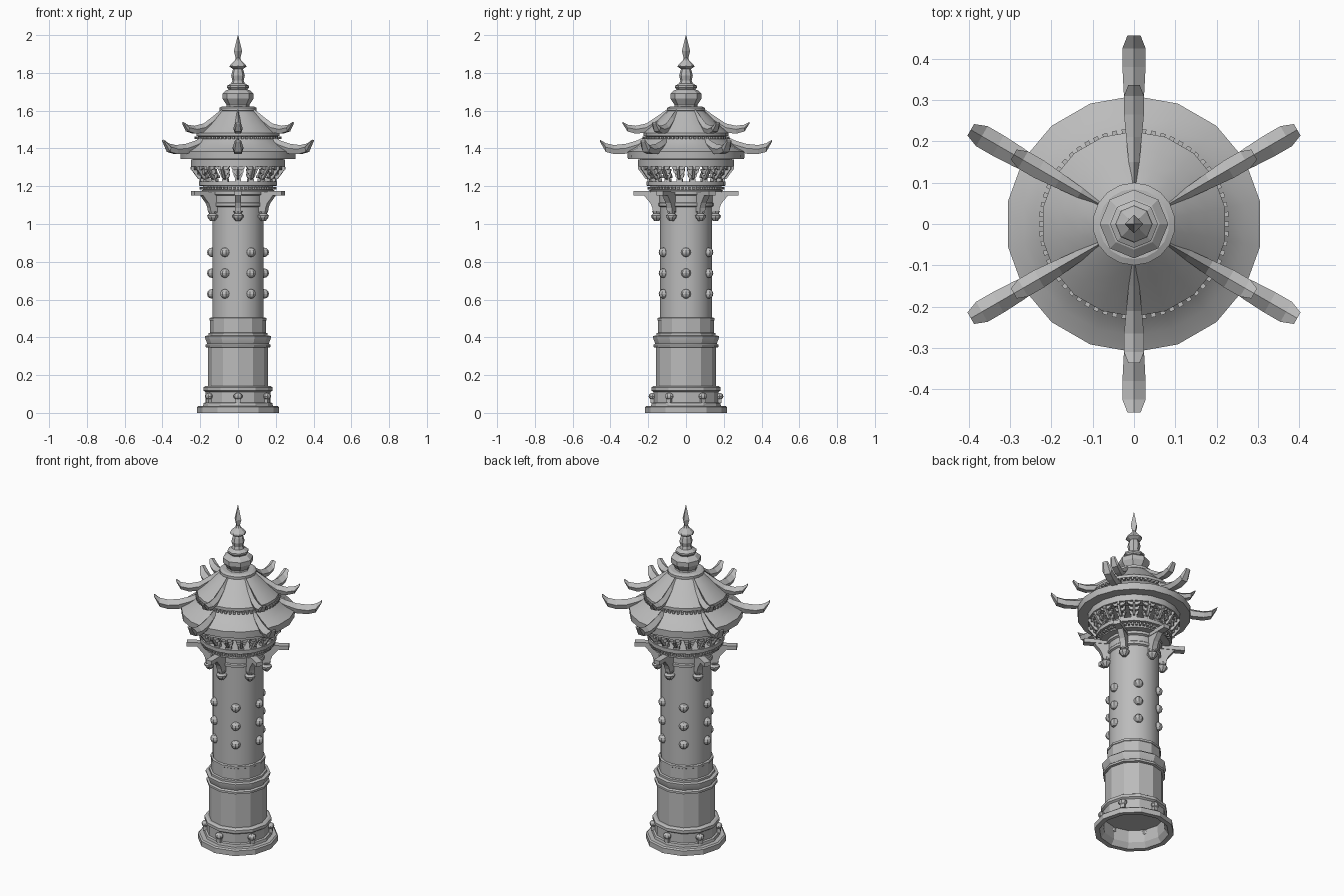
import bpy, bmesh, math
from mathutils import Matrix, Vector

if "Cube" in bpy.data.objects:
    bpy.data.objects.remove(bpy.data.objects["Cube"])

stone = bpy.data.materials.new("grey_stone")
stone.use_nodes = True
GREY = (0.5, 0.5, 0.5, 1)
stone.diffuse_color = GREY
stone.node_tree.nodes["Principled BSDF"].inputs["Base Color"].default_value = GREY

SIX = [math.radians(30 + 60 * k) for k in range(6)]
BETWEEN = [math.radians(60 * k) for k in range(6)]


def finish(name, bm, smooth=True):
    bmesh.ops.recalc_face_normals(bm, faces=bm.faces)
    mesh = bpy.data.meshes.new(name)
    bm.to_mesh(mesh)
    bm.free()
    mesh.materials.append(stone)
    obj = bpy.data.objects.new(name, mesh)
    bpy.context.collection.objects.link(obj)
    if smooth:
        bpy.ops.object.select_all(action="DESELECT")
        obj.select_set(True)
        bpy.context.view_layer.objects.active = obj
        bpy.ops.object.shade_smooth_by_angle(angle=math.radians(25))
    return obj


def loft(bm, rings):
    """Skin a list of closed rings of points and cap both ends."""
    loops = [[bm.verts.new(p) for p in ring] for ring in rings]
    n = len(loops[0])
    for a, b in zip(loops, loops[1:]):
        for i in range(n):
            j = (i + 1) % n
            bm.faces.new((a[i], a[j], b[j], b[i]))
    bm.faces.new(loops[0])
    bm.faces.new(loops[-1])


def lathe(name, profile, sides, smooth=True):
    """Turn (radius, height) points, with one corner facing the back."""
    bm = bmesh.new()
    turn = [math.pi / 2 + math.tau * i / sides for i in range(sides)]
    loft(bm, [[(r * math.cos(a), r * math.sin(a), z) for a in turn] for r, z in profile])
    return finish(name, bm, smooth)


def around(name, angles, build, smooth=False):
    """Build a part pointing along +x, repeated at each angle."""
    bm = bmesh.new()
    for a in angles:
        part = bmesh.new()
        build(part)
        part.transform(Matrix.Rotation(a, 4, "Z"))
        temp = bpy.data.meshes.new("temp")
        part.to_mesh(temp)
        part.free()
        bm.from_mesh(temp)
        bpy.data.meshes.remove(temp)
    return finish(name, bm, smooth)


def box(bm, centre, size):
    m = Matrix.Translation(centre) @ Matrix.Diagonal((*size, 1))
    bmesh.ops.create_cube(bm, size=1, matrix=m)


def ball(bm, centre, size, u=8, v=6):
    m = Matrix.Translation(centre) @ Matrix.Diagonal((*size, 1))
    bmesh.ops.create_uvsphere(bm, u_segments=u, v_segments=v, radius=1, matrix=m)


def slab(bm, outline, width):
    """Extrude an outline in the radial plane sideways."""
    loft(bm, [[(r, y, z) for r, z in outline] for y in (-width / 2, width / 2)])


def evenly(n, offset=0):
    return [offset + math.tau * k / n for k in range(n)]


# Base, open underneath
lathe("plinth", [(.14, .1), (.165, .1), (.17, .03), (.19, 0), (.218, 0), (.218, .03),
                 (.21, .037), (.185, .037), (.182, .052), (.172, .056), (.172, .11),
                 (.183, .118), (.183, .135), (.172, .142), (.15, .142)], 12)
lathe("pedestal", [(.159, .14), (.159, .345), (.172, .348), (.172, .36), (.163, .367),
                   (.176, .4), (.176, .407), (.157, .41), (.157, .422), (.147, .425),
                   (.147, .488), (.15, .49), (.15, .502), (.138, .506)], 12)


def base_boss(bm):
    ball(bm, (.178, 0, .088), (.02, .025, .018))
    box(bm, (.178, 0, .064), (.02, .026, .025))


around("base_bosses", SIX, base_boss, True)

# Shaft with three rows of bosses
lathe("column", [(.138, .5), (.138, 1.09), (.148, 1.095), (.148, 1.11), (.143, 1.115),
                 (.143, 1.15), (.155, 1.155), (.155, 1.175)], 18)


def column_bosses(bm):
    for z in (.63, .74, .85):
        ball(bm, (.138, 0, z), (.026, .026, .025))


around("column_bosses", BETWEEN, column_bosses, True)


# Brackets, hanging pendants and beam ends
def bracket(bm):
    slab(bm, [(.13, 1.155), (.225, 1.155), (.205, 1.13), (.188, 1.11), (.178, 1.085),
              (.174, 1.06), (.135, 1.06), (.135, 1.1)], .032)
    box(bm, (.2, 0, 1.163), (.155, .038, .024))
    rings = [(.012, 1.015), (.028, 1.035), (.03, 1.045), (.018, 1.055), (.024, 1.068)]
    loft(bm, [[(.155 + r * math.cos(a), r * math.sin(a), z) for a in evenly(8)]
              for r, z in rings])


around("beam_brackets", SIX, bracket)

# Balcony ring and its studs
lathe("balcony_ring", [(.14, 1.17), (.195, 1.17), (.195, 1.178), (.188, 1.18), (.188, 1.2),
                       (.21, 1.203), (.21, 1.225), (.13, 1.225)], 18)
around("balcony_studs", evenly(60), lambda bm: box(bm, (.192, 0, 1.19), (.022, .011, .013)))


# Stepped bracket sets under the eaves
def bracket_set(bm):
    box(bm, (.19, 0, 1.232), (.026, .03, .018))
    for i in range(3):
        r, z, w = .195 + .019 * i, 1.25 + .022 * i, .022 + .006 * i
        box(bm, (r - .01, 0, z), (.06, .012, .013))
        # Boat-shaped cross arm with an end block each side
        arm = [(-w, z + .01), (w, z + .01), (w, z), (w * .5, z - .009),
               (-w * .5, z - .009), (-w, z)]
        loft(bm, [[(r + dx, y, h) for y, h in arm] for dx in (-.006, .006)])
        for side in (-1, 1):
            box(bm, (r, side * (w - .004), z + .013), (.014, .012, .01))
    slab(bm, [(.2, 1.235), (.215, 1.24), (.252, 1.29), (.25, 1.308), (.235, 1.308)], .013)


around("eave_bracket_sets", evenly(18, math.radians(10)), bracket_set)

# Lower roof
lathe("eave_ring", [(.18, 1.315), (.2, 1.305), (.253, 1.305), (.253, 1.342), (.2, 1.347)], 18)
lathe("lower_roof", [(.18, 1.343), (.308, 1.343), (.31, 1.383), (.27, 1.405), (.235, 1.432),
                     (.212, 1.455), (.1, 1.455)], 18)
around("roof_dentils", evenly(60), lambda bm: box(bm, (.217, 0, 1.457), (.026, .012, .014)))

# Upper roof
lathe("upper_roof", [(.15, 1.45), (.212, 1.45), (.212, 1.464), (.224, 1.466), (.224, 1.483),
                     (.18, 1.522), (.135, 1.565), (.095, 1.602), (.05, 1.602)], 18)


# Upswept ridges, lofted from (radius, bottom, top, half width)
def ridge(sections):
    def build(bm):
        loft(bm, [[(r, -w * .65, lo), (r, w * .65, lo), (r, w, lo * .45 + hi * .55),
                   (r, 0, hi), (r, -w, lo * .45 + hi * .55)] for r, lo, hi, w in sections])
    return build


around("lower_ridges", SIX, ridge([(.19, 1.42, 1.475, .01), (.26, 1.39, 1.442, .018),
                                   (.32, 1.372, 1.424, .025), (.38, 1.37, 1.418, .028),
                                   (.425, 1.382, 1.427, .028), (.456, 1.437, 1.447, .016)]))
around("upper_ridges", SIX, ridge([(.08, 1.57, 1.622, .008), (.15, 1.52, 1.572, .013),
                                   (.21, 1.484, 1.532, .019), (.265, 1.478, 1.52, .024),
                                   (.31, 1.49, 1.526, .024), (.336, 1.532, 1.541, .014)]))

# Finial
lathe("finial_collar", [(.08, 1.59), (.1, 1.6), (.1, 1.615), (.085, 1.622), (.05, 1.622)], 18)
lathe("finial", [(.065, 1.61), (.06, 1.63), (.083, 1.665), (.083, 1.69), (.062, 1.708),
                 (.05, 1.712), (.058, 1.722), (.058, 1.732), (.035, 1.745), (.03, 1.76),
                 (.036, 1.785), (.03, 1.81), (.025, 1.82), (.045, 1.833), (.042, 1.842),
                 (.018, 1.865), (.01, 1.88)], 8, False)
lathe("finial_spear", [(.01, 1.87), (.022, 1.915), (.012, 1.955), (.001, 2.0)], 4, False)
